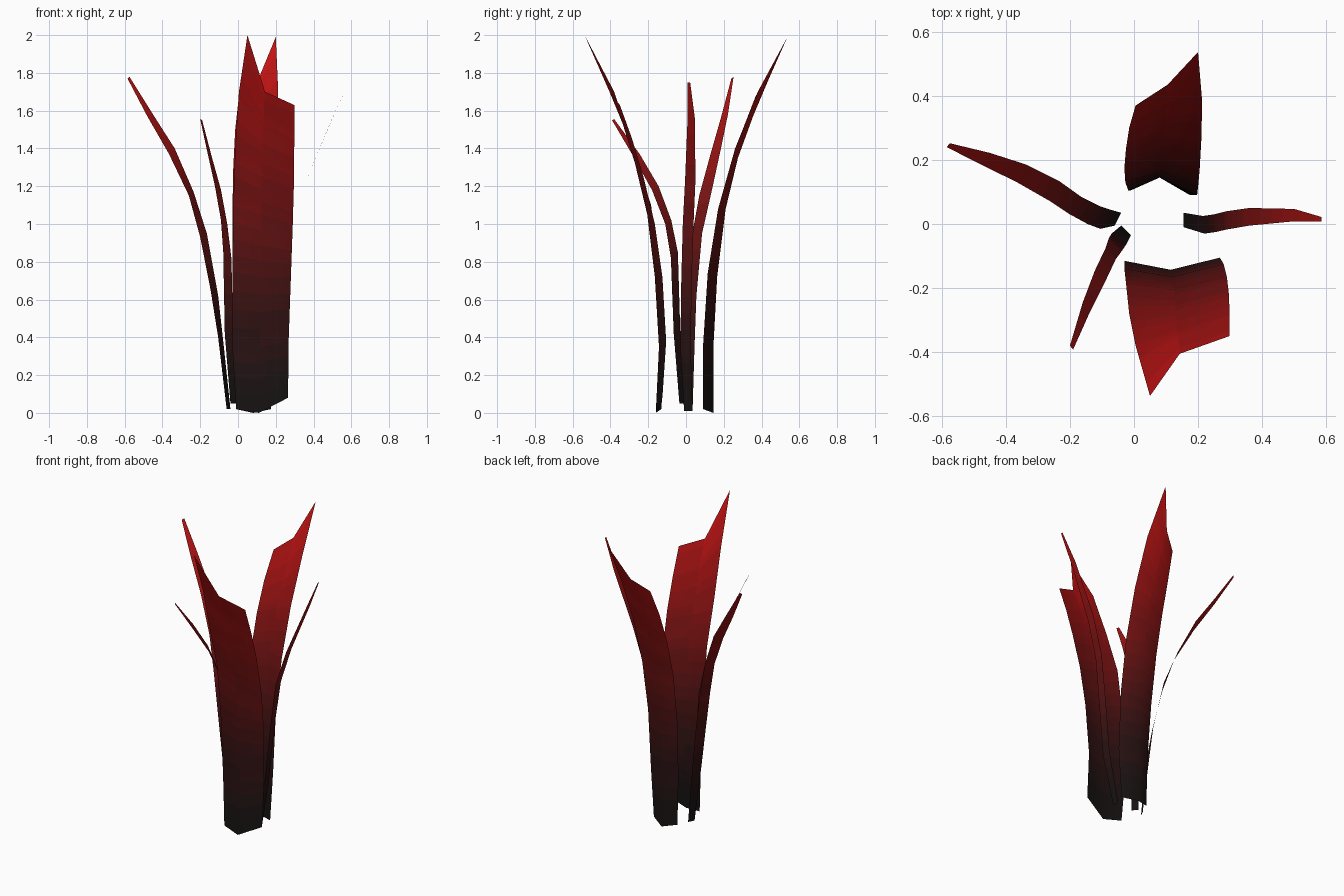
import bpy
from mathutils import Vector

# Dark-to-red ramp, one material per height band
BANDS = 20
RAMP = []
for i in range(BANDS):
    t = (i + 0.5) / BANDS
    m = bpy.data.materials.new(f"leaf_red_{i:02d}")
    m.diffuse_color = (0.008 + 0.62 * t ** 2.2, 0.006, 0.006, 1)
    RAMP.append(m)


def leaf(name, *edges, steps=4):
    """Loft a thin leaf sheet between lengthwise edge paths, listed root to tip."""
    paths = []
    for e in edges:
        pts = [Vector(p) for p in e]
        path = [a.lerp(b, k / steps) for a, b in zip(pts, pts[1:]) for k in range(steps)]
        paths.append(path + [pts[-1]])
    w, n = len(paths), len(paths[0])
    verts = [paths[c][r] for r in range(n) for c in range(w)]
    faces = [(r * w + c, r * w + c + 1, (r + 1) * w + c + 1, (r + 1) * w + c)
             for r in range(n - 1) for c in range(w - 1)]
    me = bpy.data.meshes.new(name)
    me.from_pydata(verts, [], faces)
    for m in RAMP:
        me.materials.append(m)
    for p in me.polygons:
        p.material_index = max(0, min(BANDS - 1, int(p.center.z / 2 * BANDS)))
        p.use_smooth = True
    ob = bpy.data.objects.new(name, me)
    bpy.context.collection.objects.link(ob)
    return ob


# Broad creased leaves, front and back
leaf("front_broad_leaf",
     [(-.01, -.13, .02), (-.03, -.115, .35), (-.03, -.14, .75), (-.025, -.185, 1.1),
      (-.015, -.28, 1.4), (.005, -.38, 1.7), (.05, -.537, 2.0)],
     [(.11, -.16, 0), (.115, -.143, .35), (.12, -.165, .72), (.125, -.205, 1.05),
      (.13, -.27, 1.32), (.135, -.335, 1.53), (.143, -.405, 1.7)],
     [(.265, -.125, .08), (.268, -.105, .38), (.28, -.125, .72), (.29, -.165, 1.0),
      (.297, -.225, 1.25), (.298, -.285, 1.45), (.298, -.35, 1.63)])
leaf("back_broad_leaf",
     [(.175, .09, .02), (.197, .09, .35), (.2, .115, .74), (.205, .17, 1.08),
      (.21, .26, 1.4), (.213, .38, 1.7), (.2, .537, 1.99)],
     [(.08, .145, 0), (.08, .145, .35), (.085, .165, .72), (.09, .21, 1.08),
      (.095, .275, 1.35), (.1, .355, 1.57), (.105, .435, 1.76)],
     [(-.01, .105, .02), (-.018, .105, .35), (-.027, .13, .72), (-.03, .175, 1.05),
      (-.025, .235, 1.3), (-.015, .3, 1.5), (.005, .37, 1.68)])

# Narrow leaves around the sides
leaf("left_narrow_leaf",
     [(-.04, .035, .02), (-.075, .045, .35), (-.105, .055, .62), (-.165, .085, .95),
      (-.235, .135, 1.17), (-.335, .185, 1.4), (-.45, .222, 1.58), (-.575, .252, 1.78)],
     [(-.06, -.005, .02), (-.105, -.015, .4), (-.145, 0, .65), (-.2, .03, .93),
      (-.26, .07, 1.15), (-.365, .13, 1.37), (-.48, .187, 1.57), (-.585, .24, 1.77)])
leaf("front_left_narrow_leaf",
     [(-.04, -.005, .05), (-.07, -.03, .42), (-.078, -.043, .85), (-.09, -.078, 1.02),
      (-.122, -.145, 1.2), (-.16, -.245, 1.37), (-.2, -.38, 1.555)],
     [(-.01, -.035, .05), (-.025, -.065, .42), (-.035, -.08, .82), (-.057, -.11, 1.0),
      (-.09, -.18, 1.18), (-.14, -.28, 1.36), (-.19, -.392, 1.55)])
leaf("right_narrow_leaf",
     [(.155, .035, .01), (.215, .025, .35), (.25, .03, .7), (.29, .04, 1.0),
      (.36, .05, 1.23), (.5, .047, 1.56), (.585, .022, 1.75)],
     [(.155, -.01, .01), (.22, -.03, .35), (.255, -.025, .7), (.29, -.017, 1.0),
      (.36, -.005, 1.23), (.495, .008, 1.55), (.585, .008, 1.75)])
